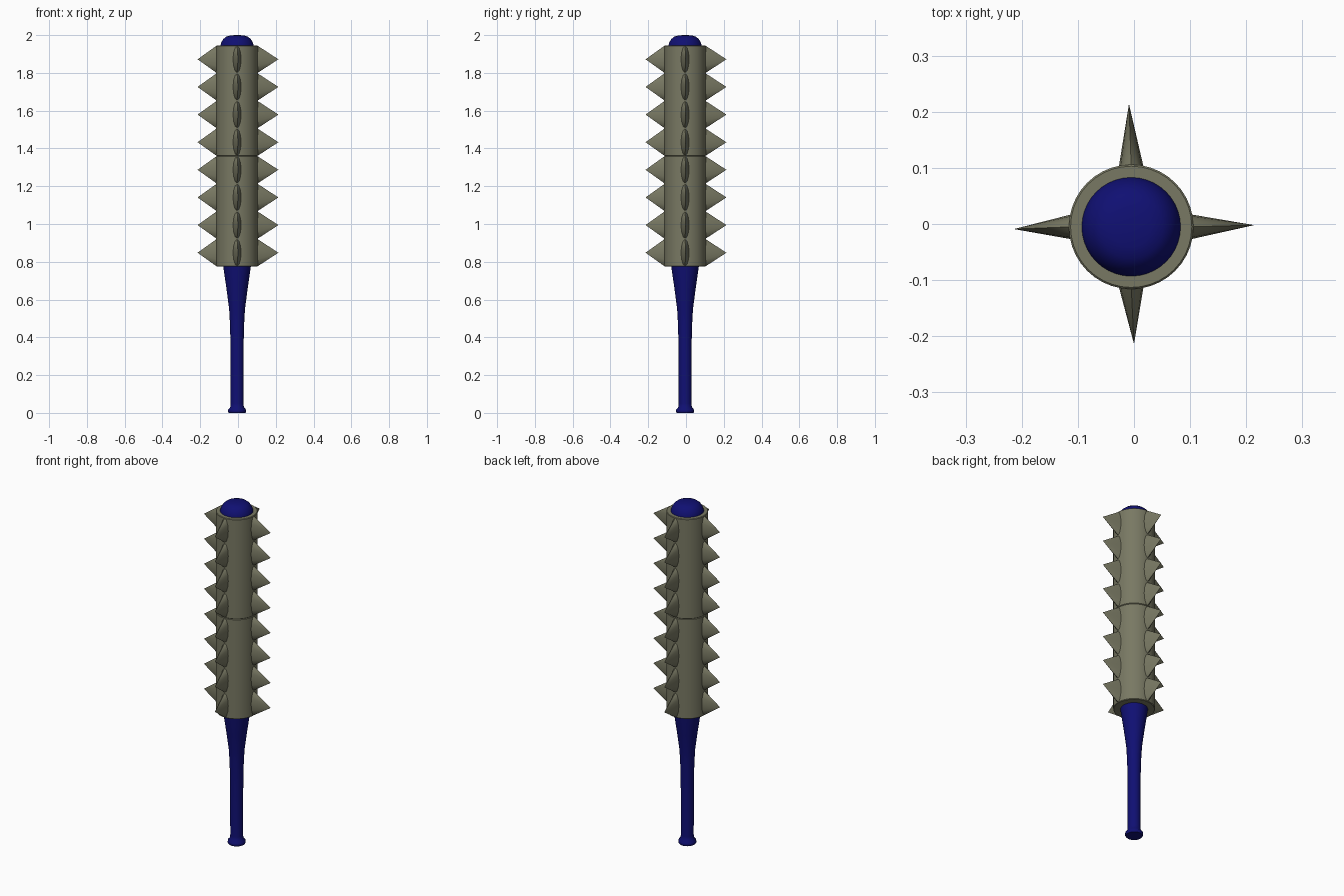
import bpy, bmesh, math
from mathutils import Vector

if "Cube" in bpy.data.objects:
    bpy.data.objects.remove(bpy.data.objects["Cube"])

CX, CY = -0.005, -0.005   # bat axis


def material(name, rgb):
    m = bpy.data.materials.new(name)
    m.diffuse_color = (*rgb, 1)
    m.use_nodes = True
    m.node_tree.nodes["Principled BSDF"].inputs["Base Color"].default_value = m.diffuse_color
    return m


navy = material("navy blue", (0.005, 0.005, 0.17))
metal = material("olive grey metal", (0.19, 0.19, 0.125))


def make_object(name, bm, mat, angle):
    bmesh.ops.recalc_face_normals(bm, faces=bm.faces)
    me = bpy.data.meshes.new(name)
    bm.to_mesh(me)
    bm.free()
    me.materials.append(mat)
    ob = bpy.data.objects.new(name, me)
    bpy.context.collection.objects.link(ob)
    bpy.context.view_layer.objects.active = ob
    ob.select_set(True)
    bpy.ops.object.shade_smooth_by_angle(angle=math.radians(angle))
    ob.select_set(False)
    return ob


def lathe(name, profile, mat, n=40, angle=40):
    bm = bmesh.new()
    rings = []
    for r, z in profile:
        rings.append([bm.verts.new((CX + r * math.cos(2 * math.pi * i / n),
                                    CY + r * math.sin(2 * math.pi * i / n), z))
                      for i in range(n)])
    for a, b in zip(rings, rings[1:]):
        for i in range(n):
            j = (i + 1) % n
            bm.faces.new((a[i], a[j], b[j], b[i]))
    bm.faces.new(rings[0])
    bm.faces.new(rings[-1])
    return make_object(name, bm, mat, angle)


# Bat: knob, handle, flare, barrel and rounded tip
lathe("bat", [(0.044, 0), (0.048, 0.006), (0.047, 0.018), (0.036, 0.03),
              (0.034, 0.05), (0.035, 0.38), (0.038, 0.48), (0.042, 0.55),
              (0.055, 0.65), (0.073, 0.775), (0.084, 0.9), (0.088, 1.1),
              (0.088, 1.945), (0.083, 1.962), (0.072, 1.98), (0.057, 1.992),
              (0.036, 1.998), (0.01, 2.0)], navy)

# Two metal sleeves around the barrel
SLEEVES = [("lower", 0.775), ("upper", 1.36)]
for label, z0 in SLEEVES:
    lathe(label + "_sleeve", [(0.108, z0), (0.111, z0 + 0.003),
                              (0.111, z0 + 0.582), (0.108, z0 + 0.585)], metal)

# Rows of flattened cone spikes on four sides of each sleeve
SIDES = [("right", (1, 0), (0.214, -0.002)), ("back", (0, 1), (-0.009, 0.214)),
         ("left", (-1, 0), (-0.214, -0.009)), ("front", (0, -1), (0.0, -0.214))]
N = 12
for label, z0 in SLEEVES:
    for side, d, tip_xy in SIDES:
        bm = bmesh.new()
        out = Vector((d[0], d[1], 0))
        across = Vector((-d[1], d[0], 0))
        for k in range(4):
            zc = z0 + 0.073 + k * 0.1463
            base = Vector((CX, CY, zc)) + out * 0.107
            tip = bm.verts.new((tip_xy[0], tip_xy[1], zc))
            ring = [bm.verts.new(base + across * 0.022 * math.cos(2 * math.pi * i / N)
                                 + Vector((0, 0, 0.073 * math.sin(2 * math.pi * i / N))))
                    for i in range(N)]
            for i in range(N):
                bm.faces.new((ring[i], ring[(i + 1) % N], tip))
            bm.faces.new(ring)
        make_object(f"{label}_{side}_spikes", bm, metal, 50)
